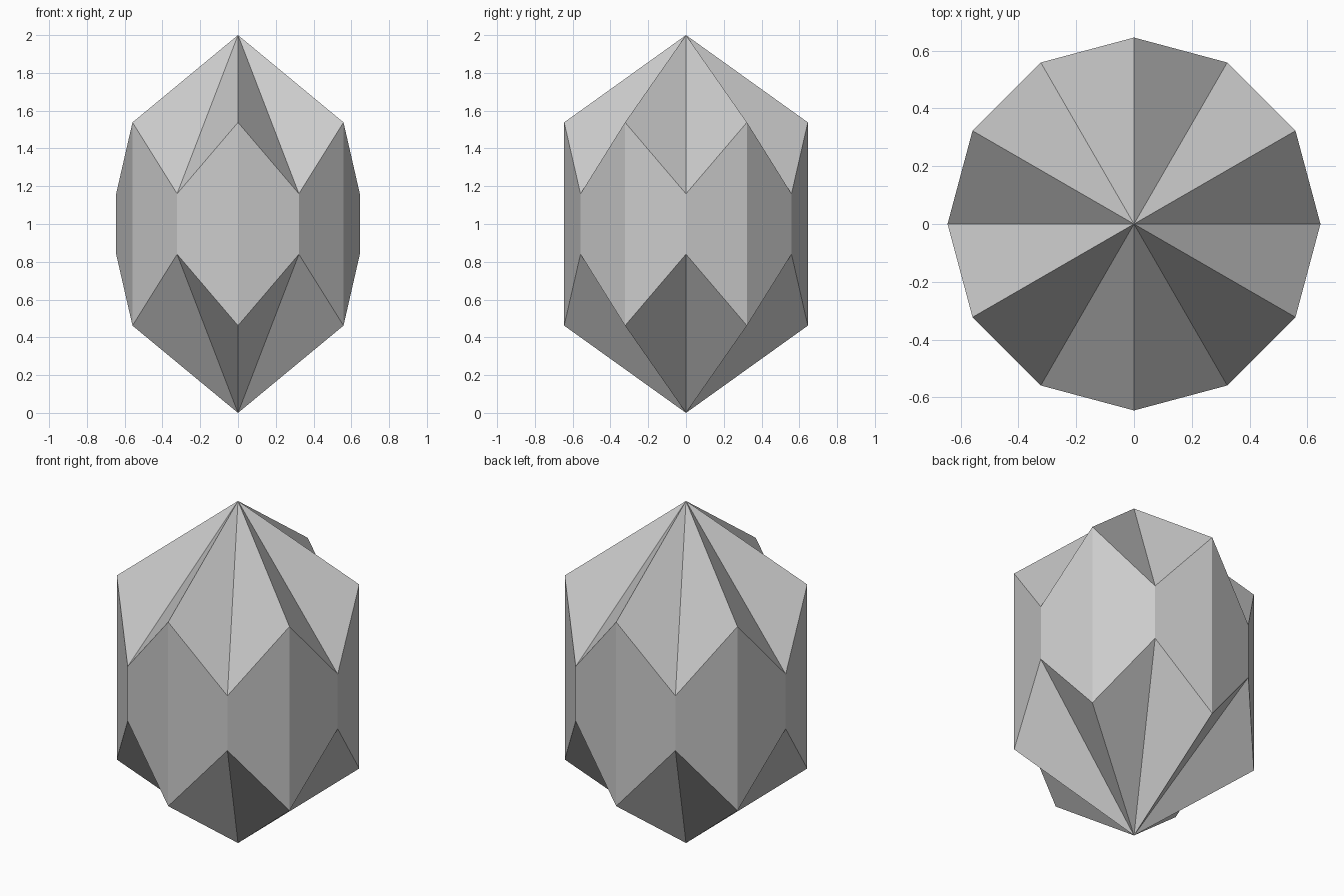
import bpy
import bmesh
from math import cos, sin, radians

cube = bpy.data.objects.get("Cube")
if cube:
    bpy.data.objects.remove(cube, do_unlink=True)

SIDES, RADIUS, MIDDLE = 12, 0.645, 1.0
SHORT, TALL = 0.16, 0.538  # half heights of alternate upright edges

# Stone colour
stone = bpy.data.materials.new("pale_grey_stone")
stone.use_nodes = True
grey = (0.6, 0.6, 0.6, 1)
stone.diffuse_color = grey
stone.node_tree.nodes["Principled BSDF"].inputs["Base Color"].default_value = grey

# Faceted body: zigzag rims closed by a point at each end
bm = bmesh.new()
top = bm.verts.new((0, 0, 2))
bottom = bm.verts.new((0, 0, 0))
upper, lower = [], []
for i in range(SIDES):
    angle = radians(360 * i / SIDES)
    x, y = RADIUS * cos(angle), RADIUS * sin(angle)
    half = TALL if i % 2 else SHORT
    upper.append(bm.verts.new((x, y, MIDDLE + half)))
    lower.append(bm.verts.new((x, y, MIDDLE - half)))
for i in range(SIDES):
    j = (i + 1) % SIDES
    bm.faces.new((lower[i], lower[j], upper[j], upper[i]))
    bm.faces.new((upper[i], upper[j], top))
    bm.faces.new((lower[j], lower[i], bottom))

mesh = bpy.data.meshes.new("faceted_crystal")
bm.to_mesh(mesh)
bm.free()
mesh.materials.append(stone)
crystal = bpy.data.objects.new("faceted_crystal", mesh)
bpy.context.collection.objects.link(crystal)
